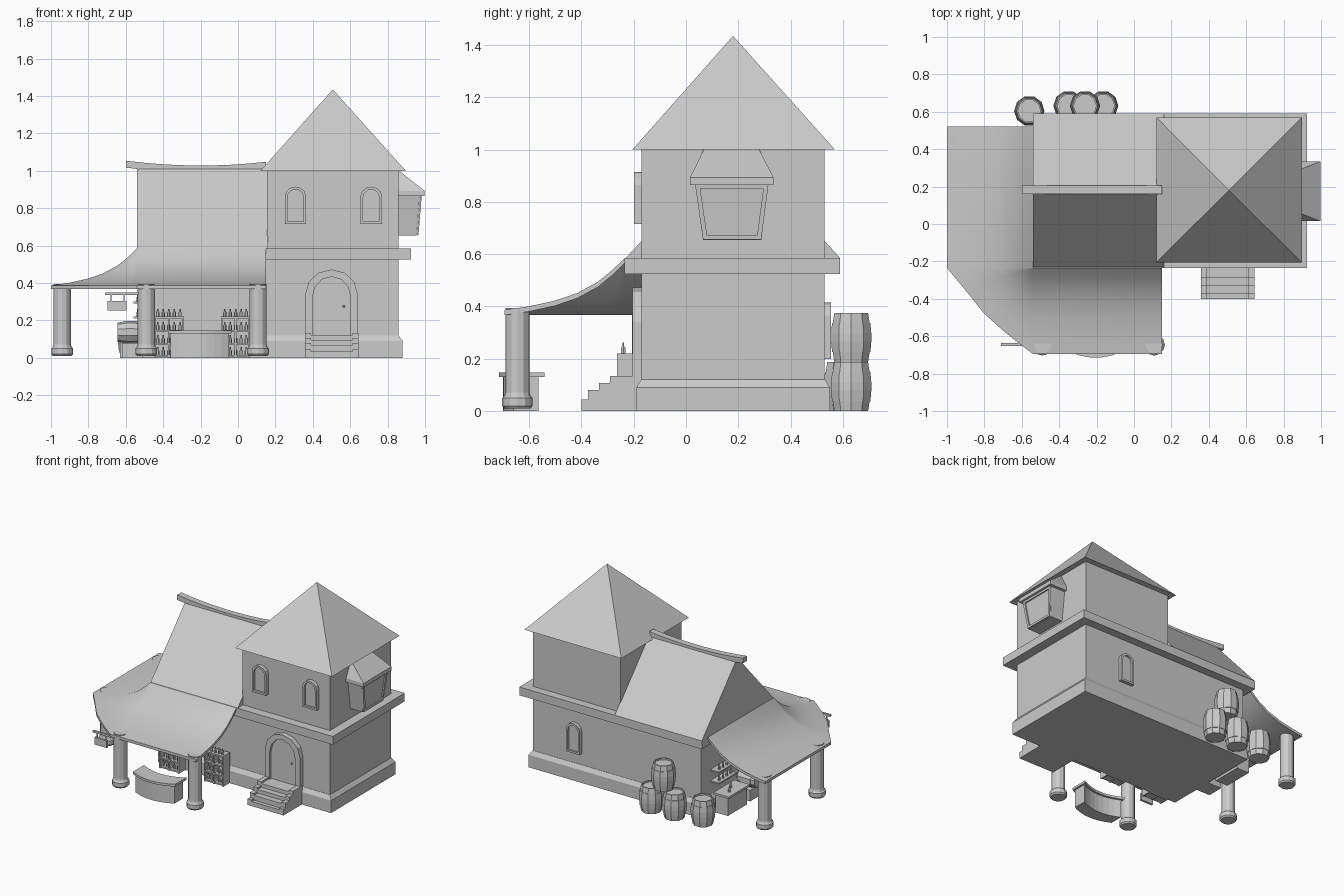
import bpy, bmesh, math
from mathutils import Vector

if "Cube" in bpy.data.objects:
    bpy.data.objects.remove(bpy.data.objects["Cube"])


def mesh(name, verts, faces, smooth=False):
    bm = bmesh.new()
    vs = [bm.verts.new(v) for v in verts]
    for f in faces:
        bm.faces.new([vs[i] for i in f])
    bmesh.ops.recalc_face_normals(bm, faces=bm.faces)
    me = bpy.data.meshes.new(name)
    bm.to_mesh(me)
    bm.free()
    ob = bpy.data.objects.new(name, me)
    bpy.context.collection.objects.link(ob)
    if smooth:
        bpy.ops.object.select_all(action='DESELECT')
        ob.select_set(True)
        bpy.context.view_layer.objects.active = ob
        bpy.ops.object.shade_smooth_by_angle(angle=math.radians(35))
    return ob


def loft(name, rings, smooth=False):
    """Skin equal-length closed rings and cap both ends."""
    n = len(rings[0])
    faces = [list(range(n)), [(len(rings) - 1) * n + i for i in range(n)]]
    for r in range(len(rings) - 1):
        for i in range(n):
            j = (i + 1) % n
            faces.append([r * n + i, r * n + j, (r + 1) * n + j, (r + 1) * n + i])
    return mesh(name, [v for r in rings for v in r], faces, smooth)


def rect(x0, x1, y0, y1, z):
    return [(x0, y0, z), (x1, y0, z), (x1, y1, z), (x0, y1, z)]


def box(name, x0, x1, y0, y1, z0, z1):
    return loft(name, [rect(x0, x1, y0, y1, z0), rect(x0, x1, y0, y1, z1)])


def prism_x(name, pts, x0, x1):
    return loft(name, [[(x, y, z) for y, z in pts] for x in (x0, x1)])


def prism_y(name, pts, y0, y1):
    return loft(name, [[(x, y, z) for x, z in pts] for y in (y0, y1)])


def lathe(name, prof, loc, n=12, smooth=False):
    rings = [[(loc[0] + r * math.cos(2 * math.pi * i / n), loc[1] + r * math.sin(2 * math.pi * i / n), loc[2] + z)
              for i in range(n)] for r, z in prof]
    return loft(name, rings, smooth)


def arch(cx, hw, z0, z1, rise, n=6):
    arc = [(cx + hw * math.cos(math.pi * i / n), z1 - rise + rise * math.sin(math.pi * i / n)) for i in range(n + 1)]
    return [(cx - hw, z0), (cx + hw, z0)] + arc


def arched_opening(name, cx, hw, z0, z1, rise, t, wall, out, sill):
    """Raised arched frame on a wall with a recessed panel inside."""
    o, i = arch(cx, hw, z0, z1, rise), arch(cx, hw - t, z0 + sill, z1 - t, rise - t * .5)
    n, back = len(o), wall - out * .3
    verts = [(x, y, z) for y in (back, wall + out) for p in (o, i) for x, z in p]
    faces = []
    for k in range(n):
        j = (k + 1) % n
        a, b, c, d = [[m * n + k, m * n + j] for m in range(4)]
        for p, q in ((a, b), (c, d), (a, c), (b, d)):
            faces.append([p[0], p[1], q[1], q[0]])
    mesh(name + "_frame", verts, faces)
    prism_y(name + "_panel", i, back, wall + out * .5)


def bottle(x, y, z):
    lathe("bottle", [(.009, 0), (.009, .022), (.004, .03), (.004, .042)], (x, y, z), 6)


def barrel(x, y, z, r=.08, h=.187):
    s = r / .08
    prof = [(.062, .01), (.062, 0), (.068, 0), (.074, .2), (.077, .2), (.081, .42), (.081, .58), (.077, .8),
            (.074, .8), (.068, 1), (.06, 1), (.06, .94)]
    return lathe("barrel", [(a * s, b * h) for a, b in prof], (x, y, z), 10)


# Stone body: plinth, lower storey, ledge, tower storey and roof
loft("plinth", [rect(-.51, .88, -.19, .55, 0), rect(-.51, .88, -.19, .55, .09), rect(-.49, .858, -.172, .532, .12)])
box("lower_walls", -.49, .857, -.17, .53, .1, .54)
box("ledge", -.54, .925, -.235, .59, .525, .585)
box("tower_upper", .155, .857, -.17, .53, .58, 1.005)
apex = (.507, .18, 1.435)
mesh("tower_roof", rect(.12, .897, -.205, .57, 1) + [apex],
     [(0, 1, 2, 3), (0, 1, 4), (1, 2, 4), (2, 3, 4), (3, 0, 4)])

# Gabled main roof and its sagging ridge beam
prism_x("main_roof", [(-.235, .58), (.16, 1.01), (.205, 1.01), (.59, .585)], -.54, .16)
beam = []
for i in range(9):
    x = -.6 + .75 * i / 8
    z = 1.028 + .026 * ((x + .2) / .4) ** 2
    beam.append([(x, .16, z - .037), (x, .205, z - .037), (x, .205, z), (x, .16, z)])
loft("ridge_beam", beam)

# Swept awning that wraps round the front left corner
stations = [((.15, -.235), (.15, -.695))]
ends = [(-.54, -.695), (-.6, -.65), (-.7, -.57), (-.8, -.48), (-.9, -.355), (-1, -.235)]
stations += [((-.54, -.235), e) for e in ends]
stations += [((-.54, .52), (-1, .52))]
sweep = [(0, .585), (.1, .54), (.22, .495), (.39, .452), (.58, .422), (.8, .4), (1, .387)]
rings = []
for b, e in stations:
    top = [(b[0] + (e[0] - b[0]) * t, b[1] + (e[1] - b[1]) * t, z) for t, z in sweep]
    rings.append(top + [(x, y, z - .02) for x, y, z in reversed(top)])
loft("awning", rings, True)

# Awning columns
for x, y in ((-.94, .44), (-.94, -.16), (-.49, -.645), (.107, -.645)):
    lathe("column", [(.05, .01), (.058, .02), (.058, .05), (.05, .058), (.046, .07), (.046, .395)], (x, y, 0), 12)

# Door, windows and stairs
arched_opening("door", .5, .14, 0, .472, .13, .038, -.17, -.035, .1)
lathe("door_knob", [(.003, -.007), (.007, 0), (.003, .007)], (.565, -.192, .275), 6)
for cx in (.307, .712):
    arched_opening("front_window", cx, .057, .715, .915, .05, .014, -.17, -.028, .014)
arched_opening("rear_window", .52, .055, .2, .415, .05, .014, .53, .025, .014)


def stair_profile(dz):
    pts = [(-.18, 0), (-.4, 0)]
    for y0, y1, z in ((-.4, -.374, .045), (-.374, -.332, .08), (-.332, -.29, .107), (-.29, -.18, .134)):
        pts += [(y0, z - dz), (y1, z - dz)]
    return pts


prism_x("stair_treads", stair_profile(.012), .39, .612)
for x in (.357, .612):
    prism_x("stair_side", stair_profile(0), x, x + .033)

# Bay window on the tower's right side
loft("bay_body", [rect(.85, .955, .065, .288, .655), rect(.85, .972, .035, .315, .87)])
loft("bay_roof", [rect(.85, .997, .015, .335, .865), rect(.85, .997, .015, .335, .893), rect(.85, .862, .068, .28, 1)])
corner = [Vector(v) for v in ((.956, .065, .657), (.956, .288, .657), (.973, .315, .865), (.973, .035, .865))]
mid = sum(corner, Vector()) / 4
inner = [mid + (v - mid) * .86 for v in corner]
out = Vector((.009, 0, 0))
mesh("bay_frame", corner + inner + [v + out for v in corner + inner],
     [f for k in range(4) for j in [(k + 1) % 4] for f in
      ((8 + k, 8 + j, 12 + j, 12 + k), (k, j, 4 + j, 4 + k), (k, j, 8 + j, 8 + k), (4 + k, 4 + j, 12 + j, 12 + k))])

# Barrels stacked behind
for x, y, z in ((-.56, .605, 0), (-.35, .632, 0), (-.165, .632, 0), (-.262, .632, .188)):
    barrel(x, y, z)


# Curved bar counter in front
def counter(name, hw, y_out, y_in, z0, z1):
    rs = []
    for i in range(9):
        x = -.205 + hw * (i / 4 - 1)
        c = .045 * ((x + .205) / .165) ** 2
        rs.append([(x, y_out + c, z0), (x, y_in + c, z0), (x, y_in + c, z1), (x, y_out + c, z1)])
    loft(name, rs)


counter("counter_body", .157, -.7, -.605, 0, .13)
counter("counter_top", .17, -.715, -.59, .13, .147)


# Bottle racks against the front wall
def rack(x0, x1):
    box("rack_back", x0, x1, -.2, -.185, 0, .22)
    for x in (x0, (x0 + x1) / 2 - .005, x1 - .01):
        box("rack_post", x, x + .01, -.263, -.185, 0, .22)
    for z in (.005, .07, .14, .21):
        box("rack_shelf", x0, x1, -.263, -.185, z, z + .01)
        for i in range(5):
            bottle(x0 + .02 + (x1 - x0 - .04) * i / 4, -.24, z + .01)


rack(-.45, -.29)
rack(-.09, .065)

# Side bar under the left awning: cabinet, wall shelves, bottles and a keg
box("side_cabinet", -.63, -.53, .2, .42, 0, .13)
box("side_cabinet_top", -.645, -.52, .19, .43, .13, .145)
bottle(-.6, .36, .145)
bottle(-.57, .3, .145)
for z in (.21, .29):
    box("wall_shelf", -.56, -.48, .22, .42, z, z + .01)
    for i in range(4):
        bottle(-.535, .25 + .045 * i, z + .01)
box("keg_stand", -.62, -.51, .03, .15, 0, .08)
keg = barrel(0, 0, 0, .06, .14)
keg.name = "keg"
keg.rotation_euler = (0, math.pi / 2, 0)
keg.location = (-.645, .09, .137)

# Hanging sign beside the corner column
box("sign_bar", -.71, -.5, -.651, -.637, .336, .35)
for x in (-.682, -.612):
    box("sign_hanger", x, x + .006, -.647, -.641, .3, .34)
box("sign_board", -.697, -.597, -.652, -.636, .253, .305)
